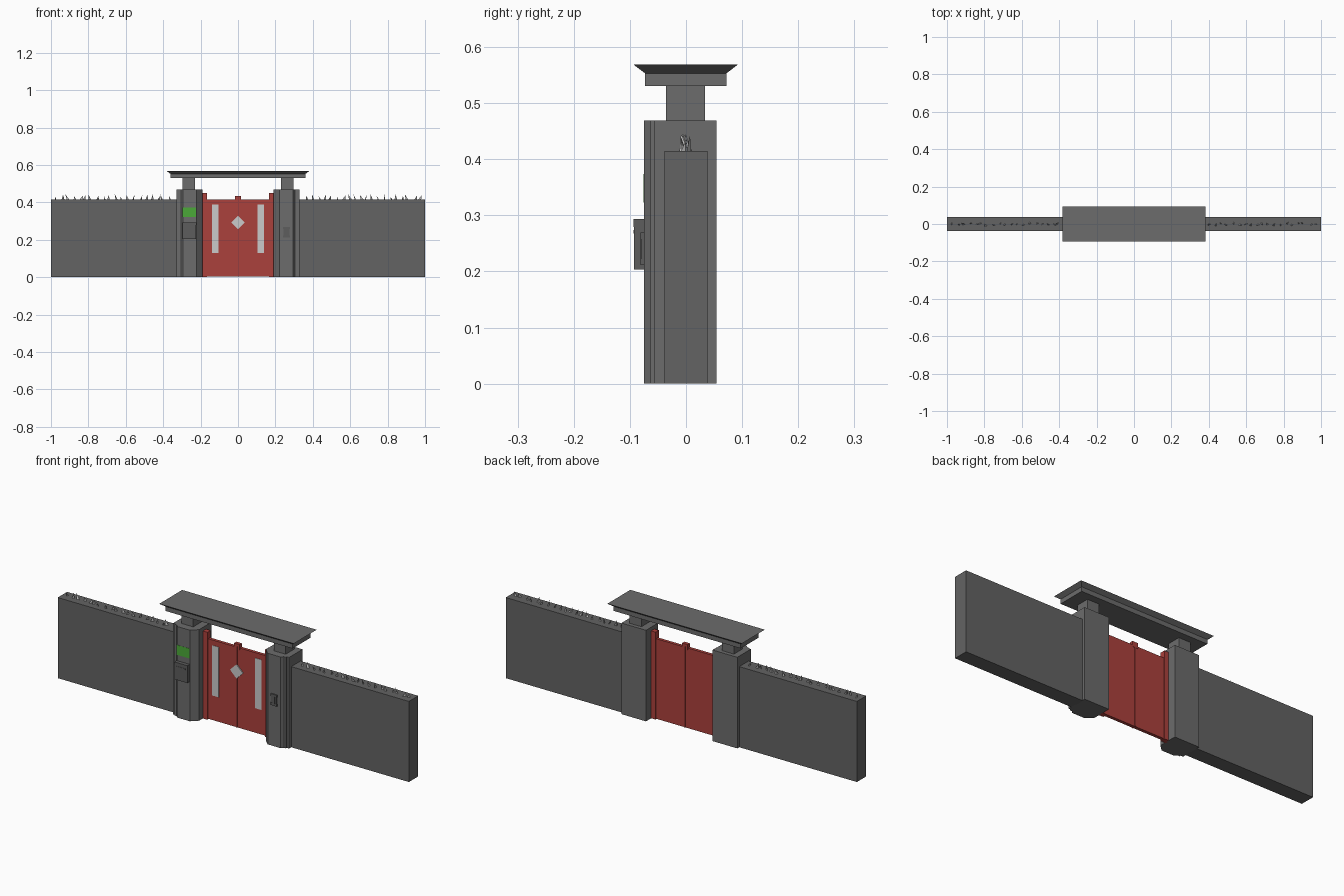
import bpy, bmesh, math, random
from mathutils import Matrix, Vector

if "Cube" in bpy.data.objects:
    bpy.data.objects.remove(bpy.data.objects["Cube"])

random.seed(4)


def material(name, color):
    m = bpy.data.materials.new(name)
    m.diffuse_color = color
    m.use_nodes = True
    m.node_tree.nodes["Principled BSDF"].inputs["Base Color"].default_value = m.diffuse_color
    return m


RED = material("red_paint", (0.41, 0.052, 0.045, 1))
GREEN = material("green_plate", (0.07, 0.4, 0.04, 1))
PALE = material("pale_metal", (0.6, 0.6, 0.6, 1))
WALL = material("dark_wall", (0.125, 0.125, 0.125, 1))
STONE = material("dark_stone", (0.15, 0.15, 0.15, 1))
FITTING = material("dark_fitting", (0.11, 0.11, 0.11, 1))
GLASS = material("glass", (0.5, 0.5, 0.5, 1))


def finish(bm, name, mat):
    bmesh.ops.recalc_face_normals(bm, faces=bm.faces)
    me = bpy.data.meshes.new(name)
    bm.to_mesh(me)
    bm.free()
    ob = bpy.data.objects.new(name, me)
    bpy.context.collection.objects.link(ob)
    me.materials.append(mat)
    return ob


def box(name, x, y, z, mat=STONE, flare=(0, 0)):
    """Box from ranges; flare widens the top in x and y."""
    bm = bmesh.new()
    bmesh.ops.create_cube(bm, size=1)
    for v in bm.verts:
        sx, sy, top = v.co.x * 2, v.co.y * 2, v.co.z > 0
        v.co = (x[sx > 0] + sx * flare[0] * top,
                y[sy > 0] + sy * flare[1] * top, z[top])
    return finish(bm, name, mat)


def prism(name, pts, z, mat=STONE):
    """Upright extrusion of a plan outline."""
    bm = bmesh.new()
    f = bm.faces.new([bm.verts.new((px, py, z[0])) for px, py in pts])
    ext = bmesh.ops.extrude_face_region(bm, geom=[f])
    verts = [g for g in ext["geom"] if isinstance(g, bmesh.types.BMVert)]
    bmesh.ops.translate(bm, verts=verts, vec=(0, 0, z[1] - z[0]))
    return finish(bm, name, mat)


# Pillar outline: chamfered inner corner, stepped outer corner
outline = [(0.19, 0.054), (0.33, 0.054), (0.33, -0.056), (0.317, -0.056),
           (0.317, -0.063), (0.305, -0.063), (0.295, -0.075),
           (0.222, -0.075), (0.19, -0.045)]

for s, side in ((-1, "left"), (1, "right")):
    def mx(a, b):
        return tuple(sorted((s * a, s * b)))

    # Masonry: wall, gate pillar, short roof post
    box(side + "_wall", mx(0.325, 1.0), (-0.038, 0.038), (0, 0.415), WALL)
    prism(side + "_pillar", [(s * px, py) for px, py in outline], (0, 0.469))
    box(side + "_roof_post", mx(0.23, 0.297), (-0.036, 0.034), (0.465, 0.535))

    # Gate leaf, jamb and long pull handle
    box(side + "_gate_leaf", mx(0.001, 0.18), (-0.008, 0.008), (0.003, 0.415), RED)
    box(side + "_gate_jamb", mx(0.165, 0.195), (-0.014, 0.012), (0, 0.45), RED)
    box(side + "_gate_handle", mx(0.103, 0.14), (-0.01, -0.006), (0.13, 0.388), PALE)

    # Glass shards along the wall top
    bm = bmesh.new()
    for i in range(20):
        h = random.uniform(0.022, 0.036)
        pos = Vector((s * (0.37 + 0.0318 * i + random.uniform(-0.01, 0.01)),
                      random.uniform(-0.005, 0.005), 0.411))
        m = (Matrix.Translation(pos)
             @ Matrix.Rotation(random.uniform(-0.45, 0.45), 4, 'Y')
             @ Matrix.Rotation(random.uniform(-0.25, 0.25), 4, 'X')
             @ Matrix.Rotation(random.uniform(0, math.pi), 4, 'Z')
             @ Matrix.Diagonal((1, 0.4, 1, 1))
             @ Matrix.Translation((0, 0, h / 2)))
        bmesh.ops.create_cone(bm, cap_ends=True, segments=3, radius1=0.01,
                              radius2=0, depth=h, matrix=m)
    finish(bm, side + "_glass_shards", GLASS)

# Flared roof over the gate
box("roof_slab", (-0.362, 0.362), (-0.073, 0.072), (0.53, 0.553))
box("roof_flare", (-0.362, 0.362), (-0.073, 0.072), (0.553, 0.569),
    flare=(0.021, 0.021))

# Meeting stile and diamond ornament
box("gate_centre_cap", (-0.016, 0.016), (-0.009, 0.009), (0.405, 0.433), RED)
box("gate_seam_strip", (-0.003, 0.003), (-0.012, 0.012), (0.003, 0.42), RED)
diamond = box("gate_diamond", (-0.026, 0.026), (-0.013, -0.008), (-0.026, 0.026), PALE)
diamond.rotation_euler.y = math.pi / 4
diamond.location.z = 0.292

# House number plate
box("number_plate", (-0.297, -0.224), (-0.0758, -0.073), (0.323, 0.374), GREEN)

# Letter box with lid and slot bar
box("letter_box", (-0.296, -0.224), (-0.0925, -0.073), (0.203, 0.28), FITTING)
box("letter_box_lid", (-0.298, -0.222), (-0.0938, -0.073), (0.279, 0.293), FITTING)
box("letter_box_slot", (-0.285, -0.235), (-0.0938, -0.088), (0.268, 0.274), FITTING)

# Intercom with handset
box("intercom_base", (0.243, 0.275), (-0.079, -0.073), (0.212, 0.268), FITTING)
box("handset_grip", (0.252, 0.266), (-0.081, -0.074), (0.22, 0.26), FITTING)
for z0 in (0.211, 0.257):
    box("handset_end", (0.241, 0.277), (-0.081, -0.074), (z0, z0 + 0.012), FITTING)
